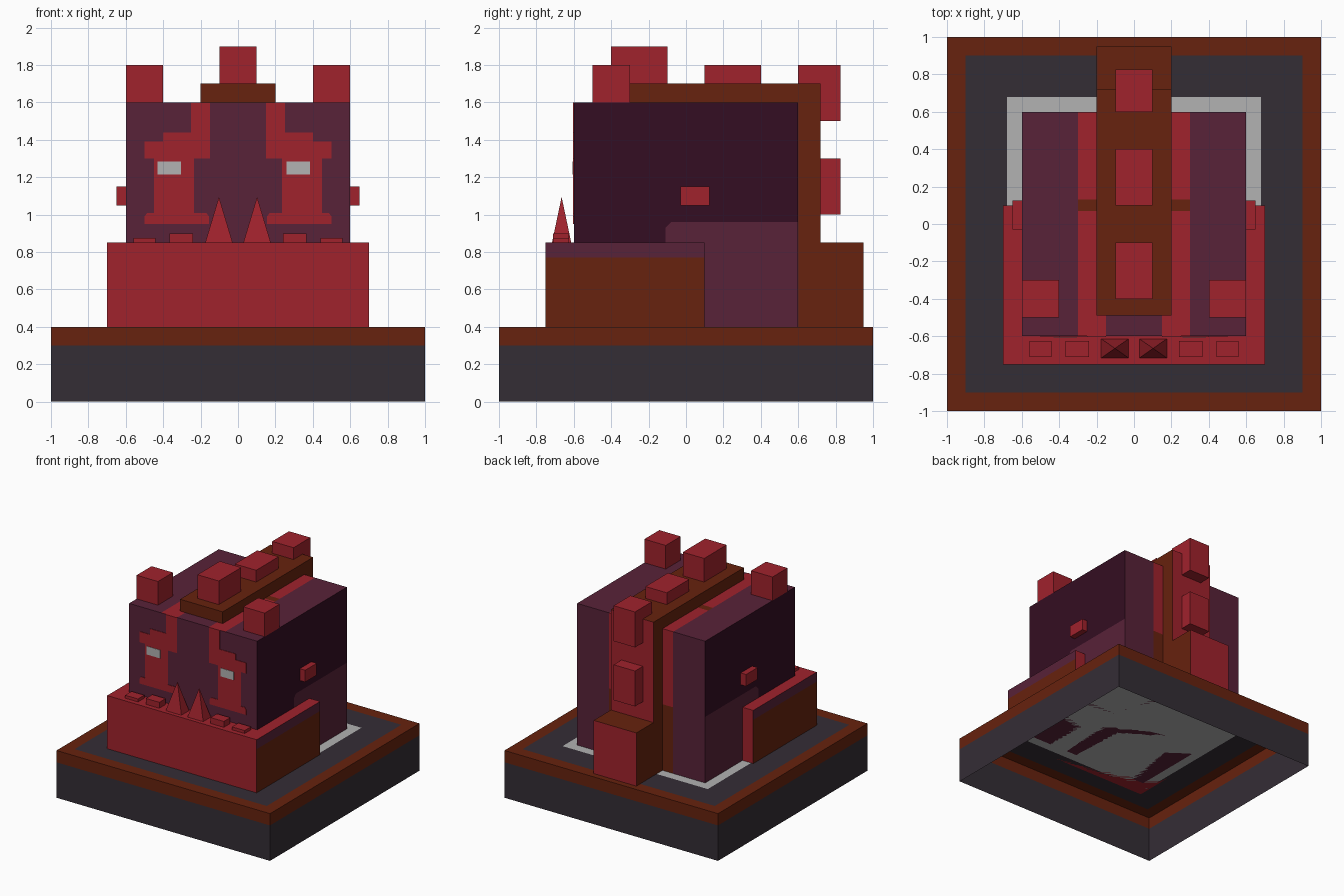
import bpy, bmesh, math
from mathutils import Matrix, Vector

cube = bpy.data.objects.get("Cube")
if cube:
    bpy.data.objects.remove(cube, do_unlink=True)


# Materials
def material(name, r, g, b):
    color = [(c / 255 / 12.92) if c < 11 else ((c / 255 + 0.055) / 1.055) ** 2.4 for c in (r, g, b)] + [1]
    mat = bpy.data.materials.new(name)
    mat.use_nodes = True
    mat.diffuse_color = color
    mat.node_tree.nodes["Principled BSDF"].inputs["Base Color"].default_value = color
    return mat


red = material("red", 160, 34, 44)
brown = material("brown", 103, 34, 14)
purple = material("purple", 88, 34, 56)
dark_purple = material("dark purple", 52, 13, 34)
slate = material("slate", 52, 45, 53)
pale = material("pale grey", 178, 178, 178)


def finish(name, bm, mats, rule=None):
    """Turn a bmesh into an object, colouring faces with rule(normal, centre)."""
    bm.normal_update()
    if rule:
        for f in bm.faces:
            f.material_index = mats.index(rule(f.normal, f.calc_center_median()))
    mesh = bpy.data.meshes.new(name)
    bm.to_mesh(mesh)
    bm.free()
    for m in mats:
        mesh.materials.append(m)
    obj = bpy.data.objects.new(name, mesh)
    bpy.context.collection.objects.link(obj)
    return obj


def box(name, xs, ys, zs, mats, rule=None, cuts=()):
    """Box between bounds; cuts are (point, normal) planes that split its faces."""
    bm = bmesh.new()
    lo, hi = Vector((xs[0], ys[0], zs[0])), Vector((xs[1], ys[1], zs[1]))
    bmesh.ops.create_cube(bm, size=1, matrix=Matrix.Translation((lo + hi) / 2) @ Matrix.Diagonal((*(hi - lo), 1)))
    for co, no in cuts:
        bmesh.ops.bisect_plane(bm, geom=bm.verts[:] + bm.edges[:] + bm.faces[:], plane_co=co, plane_no=no)
    return finish(name, bm, mats, rule)


def cut(axis, *values):
    unit = Vector([axis == i for i in range(3)])
    return [(unit * v, unit) for v in values]


# Open-bottomed base with a rim, floor and pale ground outline
def base_rule(n, c):
    if n.z > 0.5:
        reach = max(abs(c.x), abs(c.y))
        return brown if reach > 0.9 else slate if reach > 0.68 else pale
    return brown if c.z > 0.3 else slate


base = box("base", (-1, 1), (-1, 1), (0, 0.4), [slate, brown, pale], base_rule,
           cut(0, -0.9, -0.68, 0.68, 0.9) + cut(1, -0.9, -0.68, 0.68, 0.9) + cut(2, 0.3))
bm = bmesh.new()
bm.from_mesh(base.data)
bmesh.ops.delete(bm, geom=[f for f in bm.faces if f.normal.z < -0.5], context='FACES')
bm.to_mesh(base.data)
bm.free()


# Head block with painted stripes and cheeks
def head_rule(n, c):
    ax = abs(c.x)
    if abs(n.x) > 0.5:
        cheek = c.z < 0.96 and c.y > -0.11 and c.z - c.y < 1.04
        return purple if cheek else dark_purple
    if n.z > 0.5:
        if ax < 0.3 and 0.07 < c.y < 0.13:
            return brown
        return red if 0.15 < ax < 0.3 else purple
    if n.y > 0.5 and ax < 0.3:
        return red if c.z > 0.96 else brown
    return purple


box("head", (-0.6, 0.6), (-0.6, 0.6), (0.4, 1.6), [purple, dark_purple, red, brown], head_rule,
    cut(0, -0.3, -0.15, 0.15, 0.3) + cut(1, -0.11, 0.07, 0.13) + cut(2, 0.96)
    + [((0, -0.11, 0.93), (0, -1, 1))])


# Jaw
def jaw_rule(n, c):
    if abs(n.x) > 0.5:
        return purple if c.z > 0.77 else brown
    return red


box("jaw", (-0.7, 0.7), (-0.75, 0.1), (0.4, 0.85), [red, brown, purple], jaw_rule, cut(2, 0.77))


# Spine over the top and down the back, ending in a tail block
def spine_rule(n, c):
    return red if n.y > 0.5 else brown


for name, ys, zs in (("spine_top", (-0.49, 0.6), (1.6, 1.7)),
                     ("spine_back", (0.6, 0.72), (0.4, 1.7)),
                     ("tail_block", (0.6, 0.95), (0.4, 0.85))):
    box(name, (-0.2, 0.2), ys, zs, [brown, red], spine_rule)

# Ridge blocks along the spine
for i, (ys, zs) in enumerate((((-0.4, -0.1), (1.7, 1.9)), ((0.1, 0.4), (1.7, 1.8)),
                              ((0.6, 0.825), (1.5, 1.8)), ((0.7, 0.825), (1.0, 1.3)))):
    box(f"ridge_block_{i + 1}", (-0.1, 0.1), ys, zs, [red])

# Face pattern outline: right half, traced around
pattern = [(0.15, 1.6), (0.15, 1.3), (0.235, 1.3), (0.235, 1.01), (0.17, 1.01), (0.155, 0.99), (0.155, 0.95),
           (0.5, 0.95), (0.5, 0.99), (0.485, 1.01), (0.45, 1.01), (0.45, 1.3), (0.5, 1.3), (0.5, 1.39),
           (0.4, 1.39), (0.4, 1.44), (0.25, 1.44), (0.25, 1.6)]


def plate(name, points, y, mat):
    """Thin plate facing the front, extruded from an outline."""
    bm = bmesh.new()
    face = bm.faces.new([bm.verts.new((x, y, z)) for x, z in points])
    ext = bmesh.ops.extrude_face_region(bm, geom=[face])
    bmesh.ops.translate(bm, verts=[v for v in ext["geom"] if isinstance(v, bmesh.types.BMVert)], vec=(0, 0.006, 0))
    bmesh.ops.recalc_face_normals(bm, faces=bm.faces[:])
    finish(name, bm, [mat])


# Paired parts
for side, s in (("left", 1), ("right", -1)):
    def pair(name, x0, x1, ys, zs):
        box(f"{side}_{name}", sorted((s * x0, s * x1)), ys, zs, [red])

    pair("horn", 0.4, 0.6, (-0.5, -0.3), (1.6, 1.8))
    pair("ear", 0.6, 0.65, (-0.03, 0.125), (1.05, 1.15))
    pair("inner_tooth", 0.24, 0.365, (-0.71, -0.625), (0.85, 0.9))
    pair("outer_tooth", 0.44, 0.56, (-0.71, -0.625), (0.85, 0.875))
    plate(f"{side}_face_pattern", [(s * x, z) for x, z in pattern], -0.604, red)
    e0, e1 = (0.26, 0.385) if s > 0 else (-0.43, -0.305)
    plate(f"{side}_eye", [(e0, 1.215), (e1, 1.215), (e1, 1.285), (e0, 1.285)], -0.607, pale)

    # Pointed fang
    bm = bmesh.new()
    bmesh.ops.create_cone(bm, cap_ends=True, segments=4, radius1=math.sqrt(0.5), radius2=0, depth=1,
                          matrix=Matrix.Translation((s * 0.102, -0.665, 0.97))
                          @ Matrix.Diagonal((0.15, 0.105, 0.25, 1)) @ Matrix.Rotation(math.pi / 4, 4, 'Z'))
    finish(f"{side}_fang", bm, [red])
